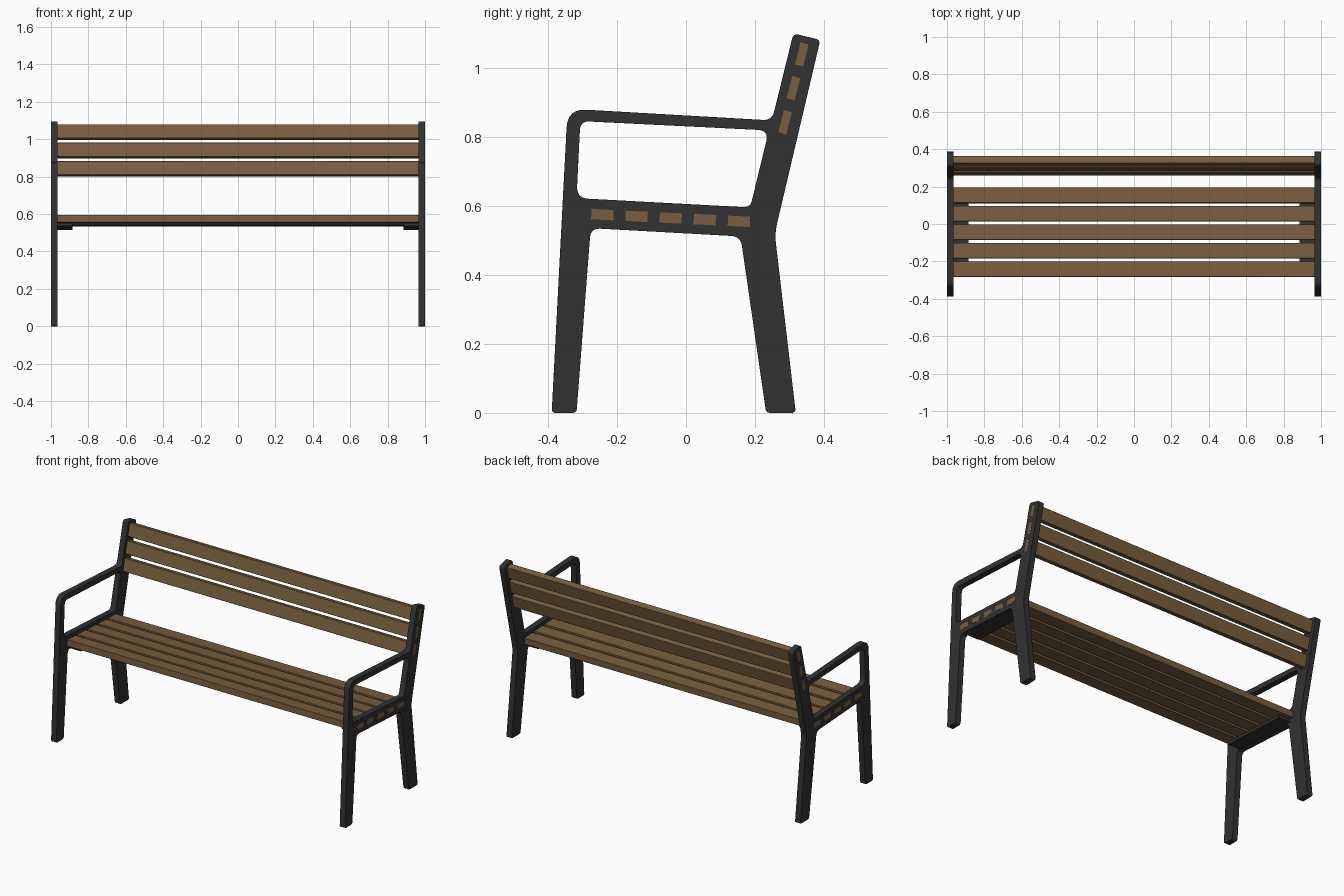
import bpy, bmesh, math
from mathutils import Vector, Matrix

if "Cube" in bpy.data.objects:
    bpy.data.objects.remove(bpy.data.objects["Cube"])


def material(name, rgb):
    m = bpy.data.materials.new(name)
    m.diffuse_color = (*rgb, 1)
    m.use_nodes = True
    m.node_tree.nodes["Principled BSDF"].inputs["Base Color"].default_value = m.diffuse_color
    return m


METAL = material("dark_metal", (0.032, 0.032, 0.032))
WOOD = material("wood", (0.19, 0.112, 0.05))


def finish(name, bm, mat, bevel, segments=2):
    bmesh.ops.recalc_face_normals(bm, faces=bm.faces)
    me = bpy.data.meshes.new(name)
    bm.to_mesh(me)
    bm.free()
    me.materials.append(mat)
    ob = bpy.data.objects.new(name, me)
    bpy.context.collection.objects.link(ob)
    if bevel:
        mod = ob.modifiers.new("edge_bevel", 'BEVEL')
        mod.width, mod.segments = bevel, segments
        mod.limit_method, mod.angle_limit = 'ANGLE', math.radians(40)
    bpy.ops.object.select_all(action='DESELECT')
    ob.select_set(True)
    bpy.context.view_layer.objects.active = ob
    bpy.ops.object.shade_smooth_by_angle(angle=math.radians(30))
    return ob


def rounded(corners, steps=6):
    """Round each (y, z, setback) corner."""
    pts, n = [], len(corners)
    for i, (y, z, s) in enumerate(corners):
        p = Vector((y, z))
        a = p + (Vector(corners[i - 1][:2]) - p).normalized() * s
        b = p + (Vector(corners[(i + 1) % n][:2]) - p).normalized() * s
        for k in range(steps + 1):
            t = k / steps
            pts.append(a * (1 - t) ** 2 + p * 2 * t * (1 - t) + b * t * t)
    return pts


def box(name, centre, size, tilt, mat, bevel):
    bm = bmesh.new()
    bmesh.ops.create_cube(bm, size=1, matrix=Matrix.Diagonal((*size, 1)))
    ob = finish(name, bm, mat, bevel)
    ob.location = centre
    ob.rotation_euler.x = tilt
    return ob


# Side frame profile: legs, seat rail, back post and armrest, with one opening
OUTER = [(-.389, 0, .012), (-.317, 0, .012), (-.276, .535, .028), (.158, .511, .028),
         (.232, 0, .012), (.318, 0, .012), (.257, .52, .03), (.389, 1.08, .014),
         (.311, 1.099, .016), (.249, .847, .026), (-.343, .881, .055)]
OPENING = [(-.306, .845, .026), (.24, .818, .032), (.186, .595, .02), (-.317, .622, .034)]
FRAME_W = .036

for side, x0 in (("left", -1), ("right", 1 - FRAME_W)):
    bm = bmesh.new()
    edges = []
    for loop in (OUTER, OPENING):
        vs = [bm.verts.new((x0, p.x, p.y)) for p in rounded(loop)]
        edges += [bm.edges.new((vs[i - 1], vs[i])) for i in range(len(vs))]
    bmesh.ops.triangle_fill(bm, edges=edges, use_beauty=True)
    ext = bmesh.ops.extrude_face_region(bm, geom=bm.faces[:])
    moved = [g for g in ext["geom"] if isinstance(g, bmesh.types.BMVert)]
    bmesh.ops.translate(bm, verts=moved, vec=(FRAME_W, 0, 0))
    finish(side + "_frame", bm, METAL, .003)

SLAT_LEN = 2 * (1 - FRAME_W) + .004
SEAT_TILT = -math.atan(.048)
BACK_TILT = -math.radians(14)


def slat(name, y, z, size, tenon, tilt):
    """Full board plus the slimmer tenons that show through both frames."""
    box(name, (0, y, z), (SLAT_LEN, *size), tilt, WOOD, .003)
    for s, side in ((-1, "left"), (1, "right")):
        box(f"{name}_{side}_tenon", (s * .982, y, z), (.038, *tenon), tilt, WOOD, 0)


# Seat slats
for i in range(5):
    slat(f"seat_slat_{i + 1}", -.242 + .0988 * i, .574 - .0048 * i,
         (.083, .04), (.064, .03), SEAT_TILT)

# Backrest slats
for i in range(3):
    slat(f"back_slat_{i + 1}", .287 + .0242 * i, .842 + .098 * i,
         (.04, .077), (.024, .066), BACK_TILT)

# Support plates under the seat ends
for s, side in ((-1, "left"), (1, "right")):
    box(f"{side}_seat_support", (s * .926, -.045, .5335), (.082, .43, .018),
        SEAT_TILT, METAL, .002)
